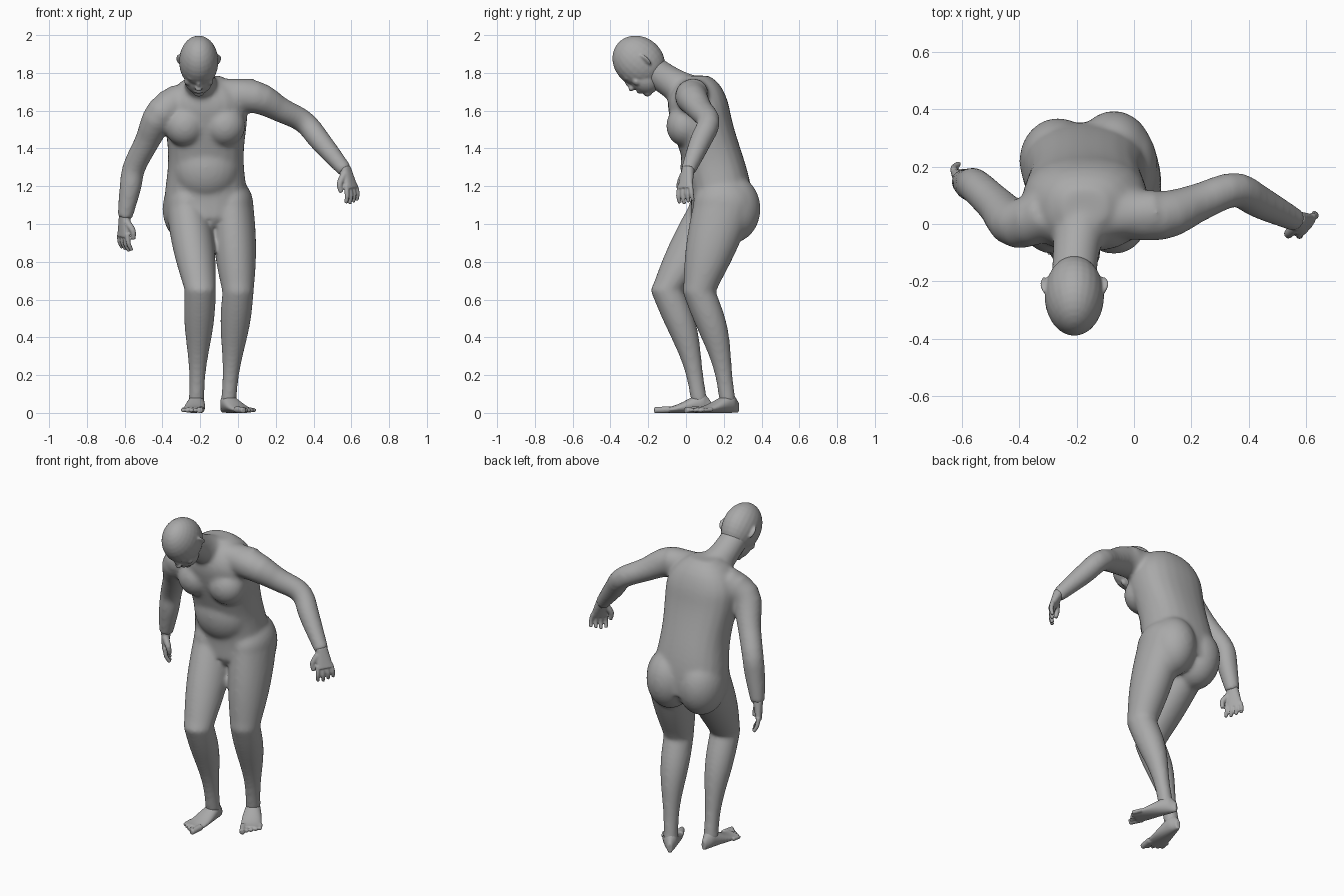
import bpy, bmesh, math
from mathutils import Vector, Matrix

if "Cube" in bpy.data.objects:
    bpy.data.objects.remove(bpy.data.objects["Cube"])

skin = bpy.data.materials.new("grey skin")
skin.use_nodes = True
GREY = (0.4, 0.4, 0.4, 1)
skin.diffuse_color = GREY
skin.node_tree.nodes["Principled BSDF"].inputs["Base Color"].default_value = GREY

bm = bmesh.new()
X, Y, Z = Vector((1, 0, 0)), Vector((0, 1, 0)), Vector((0, 0, 1))
LEFT, RIGHT = 1, -1


def mix(start, end, t):
    return start + (end - start) * t


def steps(count):
    return [i / count for i in range(count + 1)]


def loft(rings, power=2, sides=24):
    """Closed skin over rings given as (centre, half axis u, half axis v)."""
    loops = []
    for centre, u, v in rings:
        loop = []
        for i in range(sides):
            angle = math.tau * i / sides
            c, s = math.cos(angle), math.sin(angle)
            k = (abs(c) ** power + abs(s) ** power) ** (-1 / power)
            loop.append(bm.verts.new(centre + u * c * k + v * s * k))
        loops.append(loop)
    for lower, upper in zip(loops, loops[1:]):
        for i in range(sides):
            j = (i + 1) % sides
            bm.faces.new((lower[i], lower[j], upper[j], upper[i]))
    bm.faces.new(loops[0][::-1])
    bm.faces.new(loops[-1])


def curve_through(values, t):
    """Catmull-Rom interpolation of vectors or numbers."""
    last = len(values) - 1
    i = min(int(t * last), last - 1)
    f = t * last - i
    a, b, c, d = (values[max(0, min(last, i + k))] for k in (-1, 0, 1, 2))
    slope_in, slope_out = (c - a) / 2, (d - b) / 2
    bend = slope_in + slope_out - (c - b) * 2
    return b + (slope_in + (c - b - slope_in - bend + bend * f) * f) * f


def tube(points, radii, detail=16):
    """Round limb that bends through a few joints."""
    points = [Vector(p) for p in points]
    path = [curve_through(points, t) for t in steps(detail)]
    rings = []
    for i, t in enumerate(steps(detail)):
        ahead = (path[min(i + 1, detail)] - path[max(i - 1, 0)]).normalized()
        u = ahead.cross(Y if abs(ahead.y) < 0.8 else Z).normalized()
        radius = curve_through(radii, t)
        rings.append((path[i], u * radius, ahead.cross(u) * radius))
    loft(rings)


def blob(centre, radii, axes=(X, Y, Z)):
    """Ellipsoid with its own axes."""
    matrix = Matrix([a * r for a, r in zip(axes, radii)]).transposed().to_4x4()
    matrix.translation = Vector(centre)
    bmesh.ops.create_uvsphere(bm, u_segments=24, v_segments=16, radius=1, matrix=matrix)


def finish(name, voxel, softness):
    """Fuse the parts made so far into one soft skin."""
    bmesh.ops.recalc_face_normals(bm, faces=bm.faces)
    mesh = bpy.data.meshes.new(name)
    bm.to_mesh(mesh)
    bm.clear()
    mesh.materials.append(skin)
    part = bpy.data.objects.new(name, mesh)
    bpy.context.scene.collection.objects.link(part)
    fuse = part.modifiers.new("fuse", 'REMESH')
    fuse.mode = 'VOXEL'
    fuse.voxel_size = voxel
    fuse.use_smooth_shade = True
    relax = part.modifiers.new("relax", 'SMOOTH')
    relax.factor = 0.5
    relax.iterations = softness


def torso(bottom, top):
    """Leaning trunk with a waist and a domed shoulder line."""
    rings = []
    for t in steps(24):
        z = mix(bottom, top, t)
        lean = max(0, min(1, (z - 1.1) / 0.6))
        y = 0.19 - 0.13 * lean * lean * (3 - 2 * lean)
        dome = math.sqrt(1 - max(0, (z - 1.6) / 0.2) ** 2)
        width = 0.21 + 0.01 * math.cos(math.tau * (z - 1.1) * 2)
        rings.append((Vector((-0.17, y, z)), X * width * dome, Y * 0.163 * dome))
    loft(rings, power=2.4)


def leg(hip, knee, ankle):
    """Thigh and calf."""
    hip, knee, ankle = Vector(hip), Vector(knee), Vector(ankle)
    blob(hip, (0.112, 0.163, 0.14))
    rings = []
    for t in steps(10)[:-1]:
        swell = 0.014 * math.sin(math.pi * t)
        rings.append((mix(hip, knee, t), X * (mix(0.112, 0.083, t) + swell),
                      Y * (mix(0.163, 0.084, t) + swell)))
    for t in steps(12):
        radius = mix(0.083, 0.042, t) + 0.008 * math.sin(math.tau * t)
        centre = mix(knee, ankle, t) + Y * 0.023 * math.sin(math.pi * t)
        rings.append((centre, X * radius, Y * radius * 1.07))
    loft(rings)


def foot(ankle, heading, side):
    """Sole, instep and five toes."""
    angle = math.radians(heading)
    ahead = Vector((math.sin(angle), -math.cos(angle), 0))
    inward = Vector((ahead.y, -ahead.x, 0)) * side
    heel = Vector(ankle) - ahead * 0.065
    heel.z = 0
    rings = []
    for t in steps(20):
        rounding = min(1, 0.5 + 3 * t)
        width = (0.028 + 0.03 * math.sin(2 * t)) * rounding
        height = (0.015 + 0.042 * math.cos(t * math.pi / 2) ** 2) * rounding
        rings.append((heel + ahead * t / 4 + Z * height, inward * width, Z * height))
    loft(rings)
    for i in range(5):
        radius = 0.012 if i else 0.018
        base = heel + ahead * (0.22 - 0.007 * i) + inward * (0.042 - 0.024 * i) + Z * 0.018
        tip = base + ahead * (0.08 - 0.006 * i) - Z * 0.004
        tube([base, tip], [radius, radius * 0.9], detail=4)


def arm(root, shoulder, elbow, wrist):
    """Shoulder, upper arm and forearm."""
    root, shoulder, elbow, wrist = (Vector(p) for p in (root, shoulder, elbow, wrist))
    tube([root, shoulder, mix(shoulder, elbow, 0.5), elbow, mix(elbow, wrist, 0.4), wrist],
         [0.09, 0.086, 0.067, 0.061, 0.058, 0.04])


def hand(elbow, wrist, thumb, side):
    """Palm, four curled fingers and a thumb."""
    wrist = Vector(wrist)
    down = ((wrist - Vector(elbow)).normalized() - Z).normalized()
    thumb = Vector(thumb)
    across = (thumb - down * thumb.dot(down)).normalized()
    inward = down.cross(across) * side
    loft([(wrist + down * (0.12 * t - 0.02), across * mix(0.033, 0.048, t), inward * mix(0.03, 0.017, t))
          for t in steps(4)], power=2.4)
    for i in range(4):
        length = 0.09 - 0.006 * abs(i - 1)
        base = wrist + down * 0.08 + across * (0.038 - 0.025 * i)
        middle = base + (down + inward * 0.2 + across * (0.15 - 0.1 * i)) * length * 0.6
        tip = middle + (down + inward * 0.7).normalized() * length * 0.5
        tube([base, middle, tip], [0.013, 0.012, 0.01], detail=6)
    root = wrist + down * 0.02 + across * 0.025
    knuckle = root + down * 0.04 + across * 0.035 + inward * 0.02
    tube([root, knuckle, knuckle + down * 0.045 + inward * 0.01], [0.02, 0.016, 0.011], detail=6)


# Trunk with chest, belly and buttocks
torso(1.03, 1.785)
for x in (-0.28, -0.07):
    blob((x, -0.005, 1.52), (0.11, 0.1, 0.11))
blob((-0.17, 0.1, 1.3), (0.18, 0.13, 0.18))
blob((-0.265, 0.22, 1.08), (0.135, 0.15, 0.18))
blob((-0.07, 0.245, 1.08), (0.135, 0.15, 0.18))
blob((-0.13, 0.08, 1.05), (0.05, 0.05, 0.07))

# Neck and the slopes down to the shoulders
neck = (-0.18, 0.02, 1.69)
tube([(-0.21, -0.2, 1.83), (-0.2, -0.08, 1.75), neck], [0.078, 0.083, 0.1])
tube([neck, (-0.39, 0.02, 1.63)], [0.08, 0.075])
tube([neck, (0.08, 0.04, 1.69)], [0.08, 0.08])

# Limbs
ankles = (-0.05, 0.22, 0.06), (-0.22, 0.07, 0.06)
elbows = (0.35, 0.12, 1.54), (-0.55, 0.13, 1.3)
wrists = (0.57, 0.01, 1.28), (-0.6, 0.15, 1.03)
leg((-0.03, 0.2, 1.1), (0, 0.07, 0.64), ankles[0])
leg((-0.27, 0.18, 1.1), (-0.2, -0.1, 0.65), ankles[1])
arm((-0.05, 0.04, 1.68), (0.1, 0.03, 1.67), elbows[0], wrists[0])
arm((-0.3, 0.04, 1.66), (-0.41, 0, 1.58), elbows[1], wrists[1])
finish("body", 0.01, 18)

foot(ankles[0], 30, LEFT)
foot(ankles[1], -6, RIGHT)
finish("feet", 0.005, 4)

hand(elbows[0], wrists[0], (-0.5, -0.7, -0.2), LEFT)
hand(elbows[1], wrists[1], (0.5, -0.8, 0), RIGHT)
finish("hands", 0.005, 4)

# Head, in its own tilted frame
up = Vector((0, -0.75, 0.66)).normalized()
front = X.cross(up) * -1 if X.cross(up).z > 0 else X.cross(up)
frame = (X, front, up)


def head_part(side, forward, height, radii, axes=frame):
    blob(Vector((-0.208, -0.25, 1.86)) + X * side + front * forward + up * height, radii, axes)


head_part(0, 0, 0, (0.104, 0.13, 0.147))            # skull
head_part(0, 0.05, -0.08, (0.076, 0.075, 0.09))     # jaw
head_part(0, 0.09, -0.145, (0.03, 0.025, 0.02))     # chin
head_part(0, 0.108, -0.01, (0.06, 0.018, 0.015))    # brow
head_part(0, 0.12, -0.045, (0.012, 0.02, 0.035))    # nose bridge
head_part(0, 0.13, -0.065, (0.02, 0.02, 0.014))     # nose tip
head_part(0, 0.115, -0.105, (0.03, 0.014, 0.014))   # lips
for side in (LEFT, RIGHT):
    head_part(side * 0.05, 0.088, -0.06, (0.028, 0.02, 0.026))  # cheek
    flare = (X * side - front * 0.8).normalized()
    head_part(side * 0.1, -0.03, -0.02, (0.024, 0.01, 0.038), (flare, flare.cross(up), up))  # ear
finish("head", 0.006, 6)
